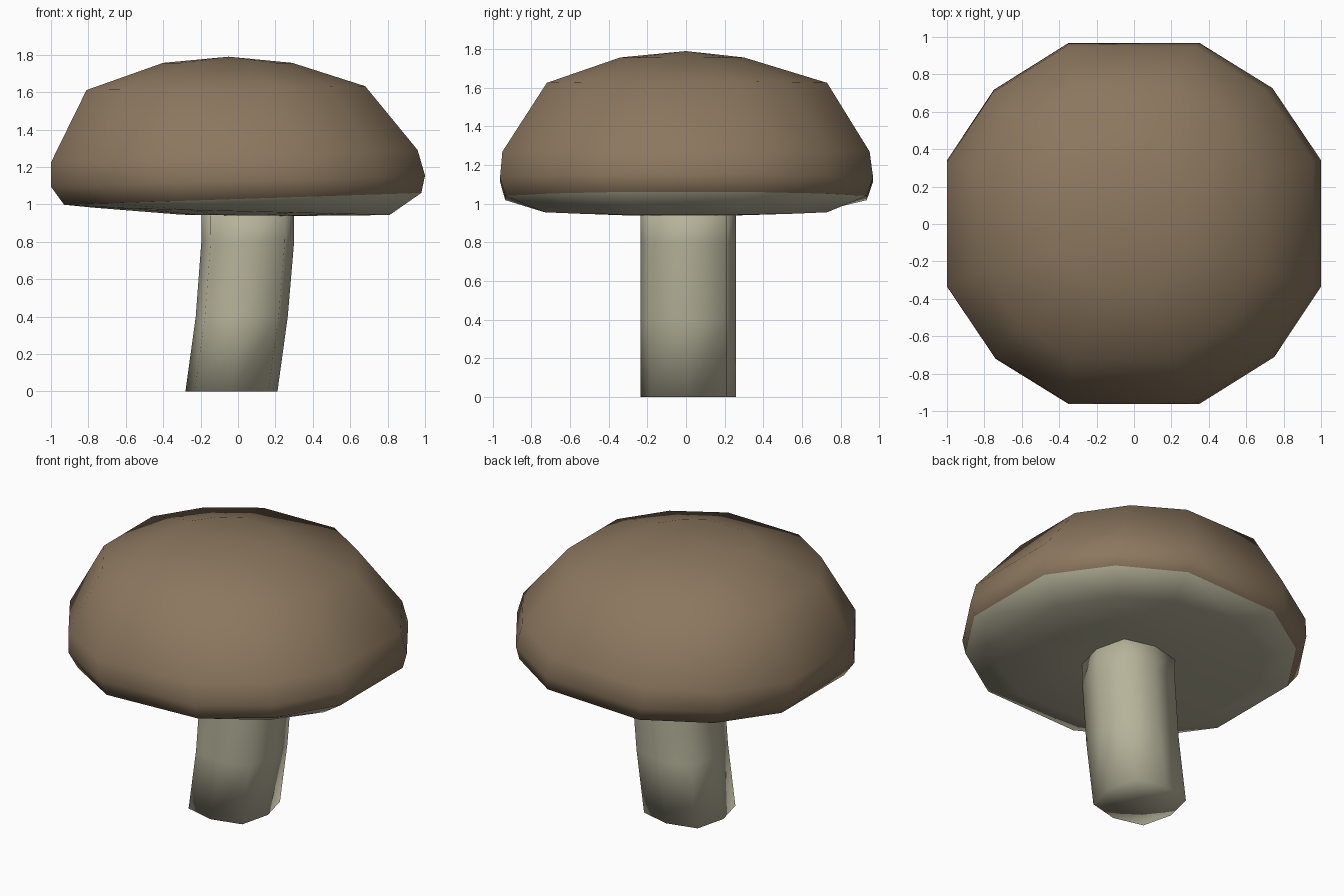
import bpy, bmesh

if "Cube" in bpy.data.objects:
    bpy.data.objects.remove(bpy.data.objects["Cube"])


def material(name, rgb):
    m = bpy.data.materials.new(name)
    m.diffuse_color = (*rgb, 1)
    m.use_nodes = True
    m.node_tree.nodes["Principled BSDF"].inputs["Base Color"].default_value = m.diffuse_color
    return m


brown = material("cap_brown", (0.26, 0.185, 0.113))
cream = material("pale_olive_cream", (0.47, 0.45, 0.325))


def loft(name, outline, rings, start, end, mats, split=None):
    """Stack scaled outlines; ring = (cx, cy, z, rx, ry, slope along x)."""
    bm = bmesh.new()
    loops = []
    for cx, cy, z, rx, ry, slope in rings:
        loops.append([bm.verts.new((cx + rx * x, cy + ry * y, z + slope * rx * x))
                      for x, y in outline])
    n = len(outline)
    for k, (a, b) in enumerate(zip(loops, loops[1:])):
        for i in range(n):
            j = (i + 1) % n
            f = bm.faces.new((a[i], a[j], b[j], b[i]))
            f.material_index = int(split is not None and k >= split)
    # close both ends with a fan around a centre point
    for loop, centre, last in ((loops[0], start, False), (loops[-1], end, True)):
        c = bm.verts.new(centre)
        for i in range(n):
            f = bm.faces.new((loop[i], loop[(i + 1) % n], c))
            f.material_index = int(last and split is not None)
    bmesh.ops.recalc_face_normals(bm, faces=bm.faces)
    for f in bm.faces:
        f.smooth = True
    me = bpy.data.meshes.new(name)
    bm.to_mesh(me)
    bm.free()
    for m in mats:
        me.materials.append(m)
    ob = bpy.data.objects.new(name, me)
    bpy.context.collection.objects.link(ob)
    return ob


def four_fold(quarter):
    """Repeat a quarter outline around the centre."""
    out, q = [], quarter
    for _ in range(4):
        out += q
        q = [(-y, x) for x, y in q]
    return out


# Cap: twelve-sided rounded square, brown above and pale underneath
loft("mushroom_cap", four_fold([(1, 0.35), (0.74, 0.75), (0.35, 1)]),
     [(-0.055, -0.02, 1.757, 0.345, 0.32, 0.0),
      (-0.065, 0.005, 1.622, 0.745, 0.725, 0.014),
      (-0.02, 0.0, 1.258, 0.98, 0.95, 0.034),
      (0.0, 0.003, 1.125, 1.0, 0.965, 0.03),
      (0.025, 0.0, 1.03, 0.955, 0.935, 0.033),
      (0.02, 0.0, 0.963, 0.79, 0.73, -0.025),
      (0.02, -0.02, 0.942, 0.32, 0.32, -0.01)],
     (-0.05, 0, 1.79), (0.03, 0, 0.94), [brown, cream], split=4)

# Stem: eight-sided, leaning and straightening toward the cap
loft("mushroom_stem", four_fold([(1, 0), (0.8, 0.8)]),
     [(-0.035, 0.011, 0.0, 0.246, 0.247, 0),
      (0.02, 0.011, 0.4, 0.246, 0.247, 0),
      (0.052, 0.011, 0.8, 0.248, 0.247, 0),
      (0.053, 0.011, 1.0, 0.248, 0.247, 0)],
     (-0.035, 0.011, 0.0), (0.053, 0.011, 1.0), [cream])
